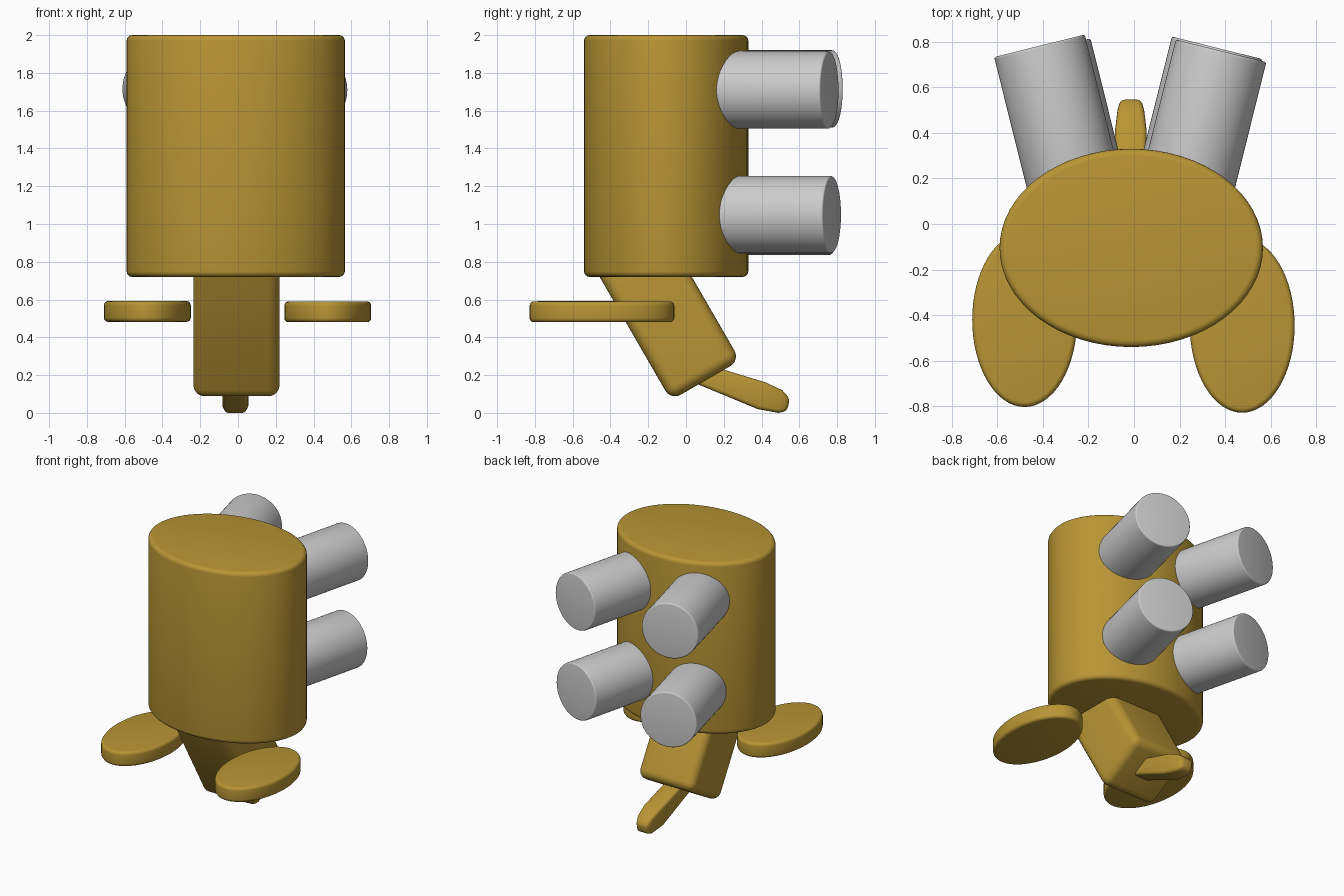
import bpy, bmesh, math
from mathutils import Vector, Matrix

if "Cube" in bpy.data.objects:
    bpy.data.objects.remove(bpy.data.objects["Cube"])

gold = bpy.data.materials.new("gold")
gold.diffuse_color = (0.48, 0.30, 0.035, 1)
gold.use_nodes = True
gold.node_tree.nodes["Principled BSDF"].inputs["Base Color"].default_value = gold.diffuse_color


def finish(bm, name, mat=None):
    bmesh.ops.recalc_face_normals(bm, faces=bm.faces)
    me = bpy.data.meshes.new(name)
    bm.to_mesh(me)
    bm.free()
    ob = bpy.data.objects.new(name, me)
    bpy.context.collection.objects.link(ob)
    if mat:
        me.materials.append(mat)
    bpy.ops.object.select_all(action='DESELECT')
    bpy.context.view_layer.objects.active = ob
    ob.select_set(True)
    bpy.ops.object.shade_smooth_by_angle(angle=math.radians(35))
    return ob


def bevel_sharp(bm, width, segments=4, min_angle=40):
    edges = [e for e in bm.edges if e.calc_face_angle(0) > math.radians(min_angle)]
    bmesh.ops.bevel(bm, geom=edges, offset=width, segments=segments,
                    profile=0.5, affect='EDGES', clamp_overlap=True)


def disc(name, rx, ry, height, matrix, bevel, mat=None):
    """Elliptical cylinder along local z with rounded rims."""
    bm = bmesh.new()
    bmesh.ops.create_cone(bm, cap_ends=True, segments=64, radius1=1, radius2=1, depth=1)
    bmesh.ops.scale(bm, vec=(rx, ry, height), verts=bm.verts)
    bevel_sharp(bm, bevel)
    bm.transform(matrix)
    return finish(bm, name, mat)


# Body
disc("body", 0.578, 0.435, 1.28, Matrix.Translation((-0.012, -0.105, 1.36)), 0.03, gold)

# Ears
disc("ear_left", 0.23, 0.383, 0.11, Matrix.Translation((-0.48, -0.42, 0.537)), 0.022, gold)
disc("ear_right", 0.23, 0.383, 0.11, Matrix.Translation((0.475, -0.445, 0.535)), 0.022, gold)

# Legs, given by the centre of each end face, splayed outwards
LEG = 0.74
for name, end in (("upper_leg_left", (-0.415, 0.782, 1.715)),
                  ("upper_leg_right", (0.382, 0.760, 1.71)),
                  ("lower_leg_left", (-0.390, 0.765, 1.04)),
                  ("lower_leg_right", (0.365, 0.773, 1.05))):
    a = math.radians(14) * (1 if end[0] > 0 else -1)
    d = Vector((math.sin(a), math.cos(a), 0))
    rot = d.to_track_quat('Z', 'Y').to_matrix().to_4x4()
    disc(name, 0.205, 0.205, LEG, Matrix.Translation(Vector(end) - d * LEG / 2) @ rot, 0.01)

# Head: tilted rounded block
bm = bmesh.new()
bmesh.ops.create_cube(bm, size=1)
bmesh.ops.scale(bm, vec=(0.456, 0.423, 0.85), verts=bm.verts)
bevel_sharp(bm, 0.06, 6)
bm.transform(Matrix.Translation((-0.008, -0.109, 0.54)) @ Matrix.Rotation(math.radians(30), 4, 'X'))
finish(bm, "head", gold)

# Tongue: lofted through (top y, top z, bottom y, bottom z, half width)
bm = bmesh.new()
rings = []
for ty, tz, by, bz, w in ((0.08, 0.265, 0.03, 0.165, 0.069),
                          (0.42, 0.162, 0.38, 0.020, 0.069),
                          (0.51, 0.120, 0.49, 0.000, 0.058),
                          (0.55, 0.075, 0.535, 0.010, 0.045)):
    rings.append([bm.verts.new((x - 0.014, y, z)) for x, y, z in
                  ((-w, ty, tz), (w, ty, tz), (w, by, bz), (-w, by, bz))])
for a, b in zip(rings, rings[1:]):
    for i in range(4):
        j = (i + 1) % 4
        bm.faces.new((a[i], a[j], b[j], b[i]))
bm.faces.new(rings[0])
bm.faces.new(rings[-1])
bmesh.ops.recalc_face_normals(bm, faces=bm.faces)
bevel_sharp(bm, 0.02, 3, 35)
finish(bm, "tongue", gold)
